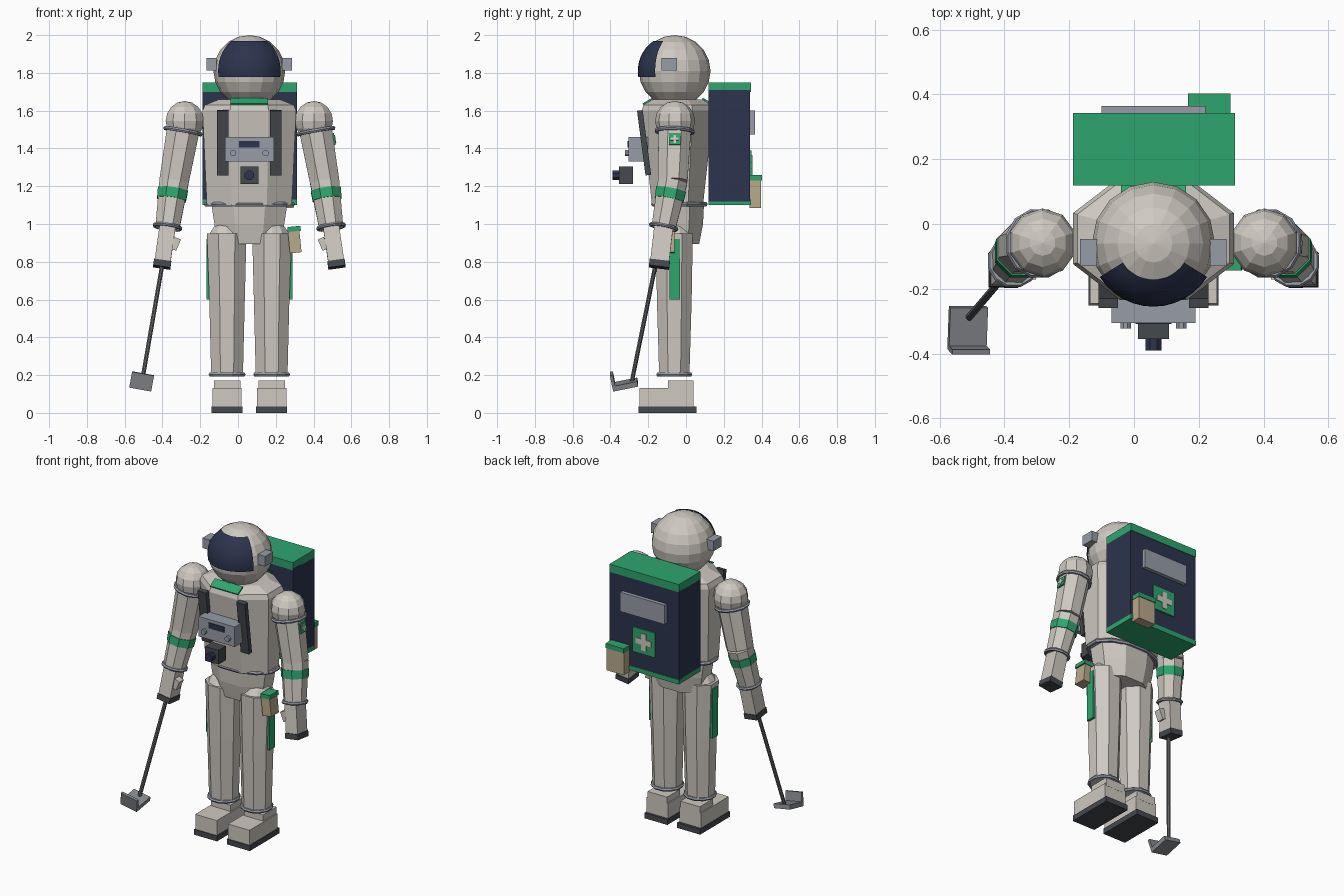
import bpy, bmesh, math
from mathutils import Vector, Matrix, Euler

if "Cube" in bpy.data.objects:
    bpy.data.objects.remove(bpy.data.objects["Cube"])

CX = 0.06  # body centre line
DOWN = Vector((0, 0, -1))


def material(name, rgb):
    m = bpy.data.materials.new(name)
    m.use_nodes = True
    m.diffuse_color = (*rgb, 1)
    bsdf = m.node_tree.nodes["Principled BSDF"]
    bsdf.inputs["Base Color"].default_value = (*rgb, 1)
    bsdf.inputs["Roughness"].default_value = 0.7
    return m


SUIT = material("suit_white", (0.62, 0.585, 0.53))
NAVY = material("navy", (0.025, 0.034, 0.075))
GREEN = material("green", (0.027, 0.38, 0.155))
METAL = material("blue_grey", (0.31, 0.34, 0.39))
DARK = material("charcoal", (0.06, 0.065, 0.075))
BEIGE = material("beige", (0.48, 0.40, 0.26))
STEEL = material("tool_steel", (0.24, 0.25, 0.27))
POLE = material("pole_grey", (0.13, 0.135, 0.15))


def finish(name, bm, mat):
    bmesh.ops.recalc_face_normals(bm, faces=bm.faces)
    me = bpy.data.meshes.new(name)
    bm.to_mesh(me)
    bm.free()
    me.materials.append(mat)
    ob = bpy.data.objects.new(name, me)
    bpy.context.collection.objects.link(ob)
    return ob


def box(name, c, size, mat, rot=None):
    bm = bmesh.new()
    bmesh.ops.create_cube(bm, size=1)
    r = rot.to_matrix().to_4x4() if rot else Matrix()
    bm.transform(Matrix.Translation(c) @ r @ Matrix.Diagonal((*size, 1)))
    return finish(name, bm, mat)


def span(name, x, y, z, mat):
    """Box from its extents."""
    return box(name, [sum(a) / 2 for a in (x, y, z)], [a[1] - a[0] for a in (x, y, z)], mat)


def loft(name, rings, mat, n=8, turn=None):
    """Closed skin through (centre, half width, half depth) rings, flat side to the front."""
    bm = bmesh.new()
    k = 1 / math.cos(math.pi / n)
    loops = []
    for c, rx, ry in rings:
        loop = []
        for i in range(n):
            a = (i + 0.5) * math.tau / n
            v = Vector((rx * k * math.cos(a), ry * k * math.sin(a), 0))
            if turn:
                v.rotate(turn)
            loop.append(bm.verts.new(Vector(c) + v))
        loops.append(loop)
    for lo, hi in zip(loops, loops[1:]):
        for i in range(n):
            j = (i + 1) % n
            bm.faces.new((lo[i], lo[j], hi[j], hi[i]))
    bm.faces.new(loops[0])
    bm.faces.new(loops[-1])
    return finish(name, bm, mat)


def tube(name, p, q, r1, r2, mat, n=8):
    turn = DOWN.rotation_difference(Vector(q) - Vector(p))
    return loft(name, [(p, r1, r1), (q, r2, r2)], mat, n, turn)


def ball(name, c, r, mat, seg, rings):
    bm = bmesh.new()
    bmesh.ops.create_uvsphere(bm, u_segments=seg, v_segments=rings, radius=r)
    bm.transform(Matrix.Translation(c))
    return finish(name, bm, mat)


def hoop(name, c, rx, ry, r, mat, axis=DOWN, n=12):
    """Thin torus around an axis."""
    bm = bmesh.new()
    turn = DOWN.rotation_difference(axis)
    grid = []
    for i in range(n):
        a = (i + 0.5) * math.tau / n
        row = []
        for j in range(6):
            b = j * math.tau / 6
            v = Vector(((rx + r * math.cos(b)) * math.cos(a),
                        (ry + r * math.cos(b)) * math.sin(a), r * math.sin(b)))
            v.rotate(turn)
            row.append(bm.verts.new(Vector(c) + v))
        grid.append(row)
    for i in range(n):
        for j in range(6):
            a, b = grid[i], grid[(i + 1) % n]
            k = (j + 1) % 6
            bm.faces.new((a[j], b[j], b[k], a[k]))
    return finish(name, bm, mat)


# Helmet, curved visor and ear boxes
HEAD = Vector((CX, -0.06, 1.81))
ball("helmet", HEAD, 0.19, SUIT, 16, 10)
bm = bmesh.new()
cols, rows = 12, 8
grid = []
for i in range(cols + 1):
    az = math.radians(-58 + 116 * i / cols)
    row = []
    for j in range(rows + 1):
        el = math.radians(-9 + 64 * j / rows)
        d = Vector((math.sin(az) * math.cos(el), -math.cos(az) * math.cos(el), math.sin(el)))
        row.append(bm.verts.new(HEAD + d * 0.195))
    grid.append(row)
for i in range(cols):
    for j in range(rows):
        bm.faces.new((grid[i][j], grid[i + 1][j], grid[i + 1][j + 1], grid[i][j + 1]))
visor = finish("visor", bm, NAVY)
for p in visor.data.polygons:
    p.use_smooth = True

# Torso, pelvis, waist ring and collar plates
TY = -0.045
loft("torso", [((CX, TY, 1.10), 0.225, 0.135), ((CX, TY, 1.60), 0.248, 0.19),
               ((CX, TY, 1.63), 0.235, 0.18), ((CX, TY, 1.66), 0.16, 0.13)], SUIT)
loft("pelvis", [((CX, -0.035, 0.895), 0.165, 0.105), ((CX, -0.035, 1.0), 0.185, 0.125),
                ((CX, -0.035, 1.10), 0.2, 0.13)], SUIT)
hoop("waist_ring", (CX, -0.035, 1.105), 0.237, 0.142, 0.013, METAL)
for s in (-1, 1):
    box("collar_plate", (CX, TY + s * 0.158, 1.649), (0.2, 0.06, 0.009), GREEN,
        Euler((-s * 0.54, 0, 0)))

# Chest straps, control box and camera
for s in (-1, 1):
    box("strap", (CX + s * 0.14, -0.222, 1.43), (0.06, 0.03, 0.345), DARK, Euler((0.13, 0, 0)))
    tube("knob", (CX + s * 0.086, -0.30, 1.375), (CX + s * 0.086, -0.323, 1.375), 0.016, 0.016, METAL)
span("control_box", (-0.07, 0.19), (-0.305, -0.2), (1.33, 1.46), METAL)
box("screen", (CX, -0.306, 1.422), (0.11, 0.006, 0.036), NAVY)
span("camera", (0.012, 0.108), (-0.355, -0.28), (1.213, 1.305), DARK)
tube("lens", (CX, -0.35, 1.257), (CX, -0.39, 1.257), 0.025, 0.025, NAVY)

# Backpack with caps, rear panel, cross and pouch
BX = (-0.188, 0.312)
span("backpack", BX, (0.12, 0.34), (1.12, 1.71), NAVY)
span("pack_top", BX, (0.118, 0.343), (1.70, 1.75), GREEN)
span("pack_bottom", BX, (0.118, 0.343), (1.10, 1.13), GREEN)
span("rear_panel", (-0.10, 0.22), (0.335, 0.364), (1.475, 1.60), METAL)
box("rear_patch", (CX, 0.342, 1.31), (0.16, 0.012, 0.16), GREEN)
box("rear_cross_bar", (CX, 0.349, 1.31), (0.11, 0.007, 0.036), SUIT)
box("rear_cross_post", (CX, 0.349, 1.31), (0.036, 0.007, 0.11), SUIT)
span("rear_pouch", (0.17, 0.295), (0.335, 0.397), (1.085, 1.235), BEIGE)
span("rear_pouch_lid", (0.167, 0.298), (0.335, 0.402), (1.23, 1.26), GREEN)

for s, side in ((-1, "right"), (1, "left")):
    def at(off, y, z):
        return Vector((CX + s * off, y, z))

    box(side + "_ear_box", at(0.2, -0.088, 1.845), (0.052, 0.083, 0.065), METAL)

    # Arm
    shoulder, elbow = at(0.342, -0.058, 1.545), at(0.398, -0.07, 1.23)
    wrist, tip = at(0.433, -0.118, 0.985), at(0.464, -0.143, 0.77)
    upper, lower, palm = elbow - shoulder, wrist - elbow, tip - wrist
    ball(side + "_shoulder", shoulder, 0.106, SUIT, 10, 8)
    tube(side + "_upper_arm", shoulder, elbow, 0.088, 0.078, SUIT)
    tube(side + "_forearm", elbow, wrist, 0.078, 0.064, SUIT)
    hoop(side + "_shoulder_ring", shoulder + upper * 0.17, 0.098, 0.098, 0.011, METAL, upper)
    hoop(side + "_wrist_ring", wrist, 0.071, 0.071, 0.01, METAL, lower)
    tube(side + "_arm_band", elbow + lower * 0.2, elbow + lower * 0.41, 0.08, 0.077, GREEN)

    # Glove
    grip = DOWN.rotation_difference(palm)
    box(side + "_glove", wrist + palm * 0.43, (0.085, 0.1, 0.19), SUIT, grip)
    box(side + "_glove_tip", wrist + palm * 0.92, (0.092, 0.108, 0.035), DARK, grip)
    box(side + "_thumb", wrist + palm * 0.42 + Vector((-s * 0.055, -0.02, 0)),
        (0.035, 0.045, 0.065), SUIT, Euler((0, -s * 0.4, 0)))

    # Leg and stripe
    ball(side + "_hip", at(0.12, -0.06, 0.915), 0.1, SUIT, 10, 8)
    loft(side + "_leg", [(at(0.118, -0.062, 0.195), 0.084, 0.08), (at(0.118, -0.062, 0.6), 0.094, 0.092),
                         (at(0.12, -0.062, 0.95), 0.105, 0.098)], SUIT)
    hoop(side + "_ankle_ring", at(0.118, -0.062, 0.203), 0.09, 0.088, 0.011, METAL)
    box(side + "_leg_stripe", at(0.217, -0.06, 0.76), (0.022, 0.055, 0.32), GREEN)

    # Boot
    box(side + "_boot_cuff", at(0.118, -0.027, 0.145), (0.14, 0.136, 0.055), SUIT)
    box(side + "_boot", at(0.118, -0.103, 0.082), (0.155, 0.286, 0.1), SUIT)
    box(side + "_sole", at(0.118, -0.098, 0.0175), (0.165, 0.306, 0.035), DARK)

# Arm patch on the left sleeve
LEAN = Euler((0, -0.175, 0))
box("arm_patch", (0.508, -0.06, 1.45), (0.01, 0.062, 0.062), GREEN, LEAN)
box("arm_cross_bar", (0.514, -0.06, 1.45), (0.006, 0.042, 0.014), SUIT, LEAN)
box("arm_cross_post", (0.514, -0.06, 1.45), (0.006, 0.014, 0.042), SUIT, LEAN)

# Thigh pouch on the left leg
SAG = Euler((0, -0.1, 0))
box("thigh_pouch", (0.30, -0.1, 0.905), (0.062, 0.08, 0.115), BEIGE, SAG)
box("thigh_pouch_lid", (0.297, -0.1, 0.974), (0.07, 0.088, 0.026), GREEN, SAG)

# Scoop held in the right hand
tube("scoop_pole", (-0.40, -0.16, 0.79), (-0.508, -0.287, 0.165), 0.011, 0.011, POLE)
TILT = Euler((0.2, 0.18, 0))
BASE = Vector((-0.513, -0.322, 0.15))
box("scoop_plate", BASE, (0.118, 0.135, 0.028), STEEL, TILT)
box("scoop_lip", BASE + TILT.to_matrix() @ Vector((0, -0.06, 0.035)), (0.118, 0.016, 0.075), STEEL, TILT)
